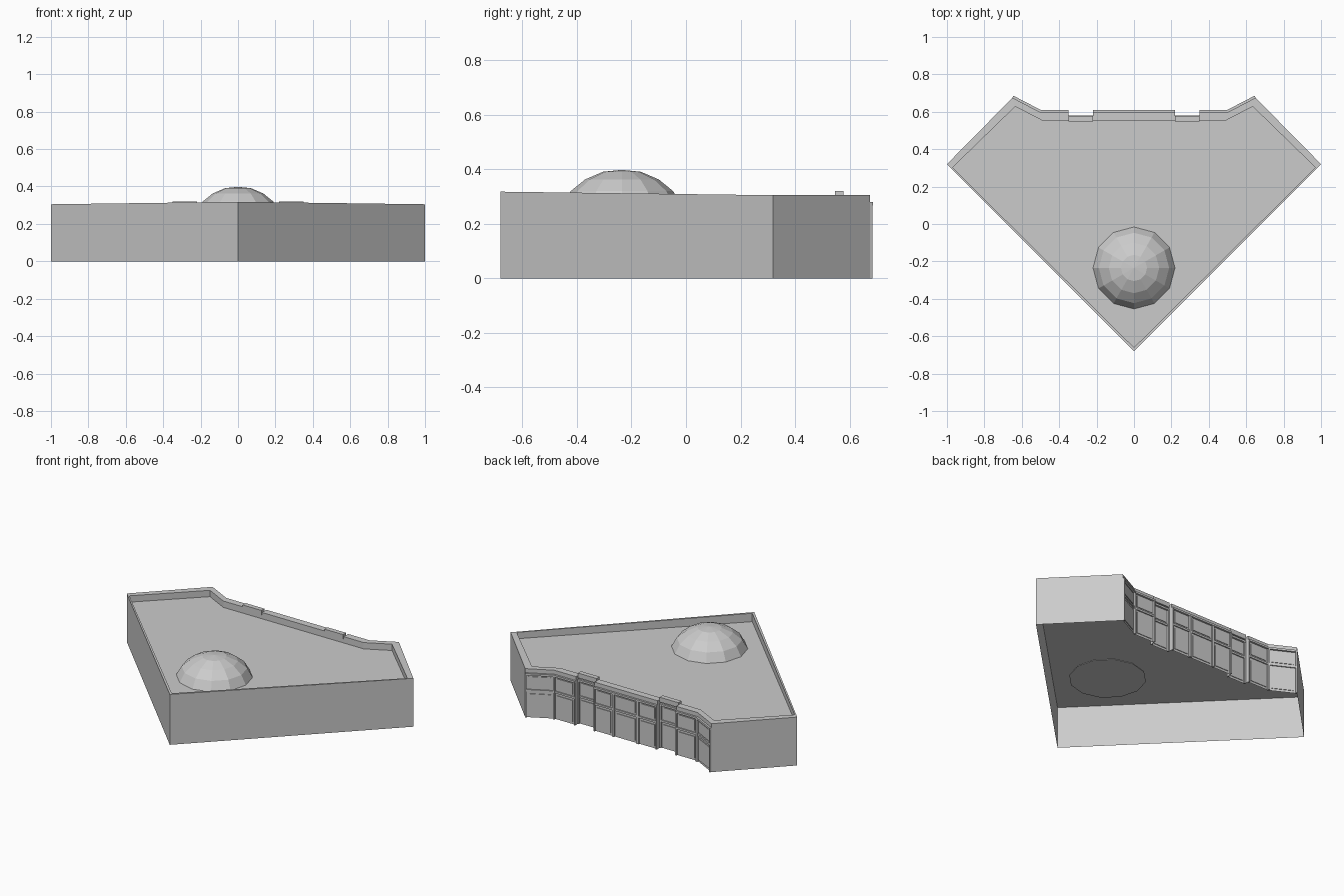
import bpy, bmesh, math
from mathutils import Vector, Matrix

cube = bpy.data.objects.get("Cube")
if cube:
    bpy.data.objects.remove(cube, do_unlink=True)

# One stone grey for the whole building
grey = bpy.data.materials.new("stone_grey")
grey.use_nodes = True
grey.diffuse_color = (0.6, 0.6, 0.6, 1)
grey.node_tree.nodes["Principled BSDF"].inputs["Base Color"].default_value = (0.6, 0.6, 0.6, 1)

ROOF_Z = 0.265


def finish(name, bm, recalc=True):
    if recalc:
        bmesh.ops.recalc_face_normals(bm, faces=bm.faces)
    mesh = bpy.data.meshes.new(name)
    bm.to_mesh(mesh)
    bm.free()
    mesh.materials.append(grey)
    obj = bpy.data.objects.new(name, mesh)
    bpy.context.collection.objects.link(obj)
    return obj


def mirrored(half):
    """Closed outline from its right half, which starts at the front tip."""
    return half + [(-x, y) for x, y in reversed(half) if x > 0]


def top_z(y):
    return 0.318 - 0.013 * min(1, y + 0.68)


def add_box(bm, a, b, z0, z1, out, back=0.004):
    """Upright slab along the plan line a-b, standing proud of it by out."""
    a, b = Vector(a), Vector(b)
    along = (b - a).normalized()
    normal = Vector((along.y, -along.x))
    if normal.y < 0:
        normal = -normal
    plan = [a - normal * back, b - normal * back, b + normal * out, a + normal * out]
    low, high = ([bm.verts.new((p.x, p.y, z)) for p in plan] for z in (z0, z1))
    bm.faces.new(low)
    bm.faces.new(high)
    for i in range(4):
        j = (i + 1) % 4
        bm.faces.new((low[i], low[j], high[j], high[i]))


# Outer walls with a parapet, open underneath
outer = mirrored([(0, -0.68), (1, 0.32), (0.65, 0.675), (0.5, 0.597), (0.35, 0.597),
                  (0.35, 0.567), (0.22, 0.567), (0.22, 0.597)])
inner = mirrored([(0, -0.66), (0.97, 0.302), (0.635, 0.628), (0.49, 0.553), (0.352, 0.553),
                  (0.348, 0.553), (0.222, 0.553), (0.218, 0.553)])
bm = bmesh.new()
rings = [[bm.verts.new((x, y, z if z is not None else top_z(y))) for x, y in loop]
         for loop, z in ((outer, 0), (outer, None), (inner, None), (inner, ROOF_Z))]
for r, s in zip(rings, rings[1:]):
    for i in range(len(r)):
        j = (i + 1) % len(r)
        bm.faces.new((r[i], r[j], s[j], s[i]))
finish("walls_and_parapet", bm)

# Flat roof
bm = bmesh.new()
bm.faces.new([bm.verts.new((x, y, ROOF_Z)) for x, y in outer])
finish("roof", bm, recalc=False)

# Faceted dome, turned from a profile
bm = bmesh.new()
profile = [(0, 0.398), (0.07, 0.391), (0.135, 0.363), (0.188, 0.32), (0.222, 0.26), (0, 0.26)]
verts = [bm.verts.new((r, 0, z)) for r, z in profile]
edges = [bm.edges.new(pair) for pair in zip(verts, verts[1:])]
bmesh.ops.spin(bm, geom=verts + edges, cent=(0, 0, 0), axis=(0, 0, 1),
               angle=math.tau, steps=12, use_duplicate=False)
bmesh.ops.remove_doubles(bm, verts=bm.verts, dist=0.0005)
bmesh.ops.translate(bm, verts=bm.verts, vec=(0, -0.235, 0))
finish("dome", bm)

# Rear facade bays: plan lines, listed for the left half and mirrored
half_bays = [((0.65, 0.675), (0.5, 0.597)), ((0.5, 0.597), (0.35, 0.597)),
             ((0.35, 0.567), (0.22, 0.567)), ((0.22, 0.597), (0.085, 0.597))]
bays = half_bays + [((-b[0], b[1]), (-a[0], a[1])) for a, b in half_bays]
bays.append(((0.085, 0.597), (-0.085, 0.597)))

cornice, bands, pilasters, panels, blocks = (bmesh.new() for _ in range(5))
for a, b in bays:
    a, b = Vector(a), Vector(b)
    step = (b - a).normalized()
    add_box(cornice, a, b, 0.268, 0.28, 0.012)
    add_box(bands, a, b, 0.165, 0.177, 0.007)
    # Pilasters at both ends of the bay
    add_box(pilasters, a, a + step * 0.008, 0, 0.27, 0.01)
    add_box(pilasters, b - step * 0.008, b, 0, 0.27, 0.01)
    # Window panels on the two floors
    for z0, z1 in ((0.015, 0.15), (0.187, 0.258)):
        add_box(panels, a + step * 0.02, b - step * 0.02, z0, z1, 0.004)
    # Raised parapet over the recessed bays
    if a.y < 0.58:
        add_box(blocks, a, b, 0.29, 0.32, 0.01, back=0.02)
finish("facade_cornice", cornice)
finish("facade_floor_bands", bands)
finish("facade_pilasters", pilasters)
finish("facade_window_panels", panels)
finish("recess_parapet_blocks", blocks)
